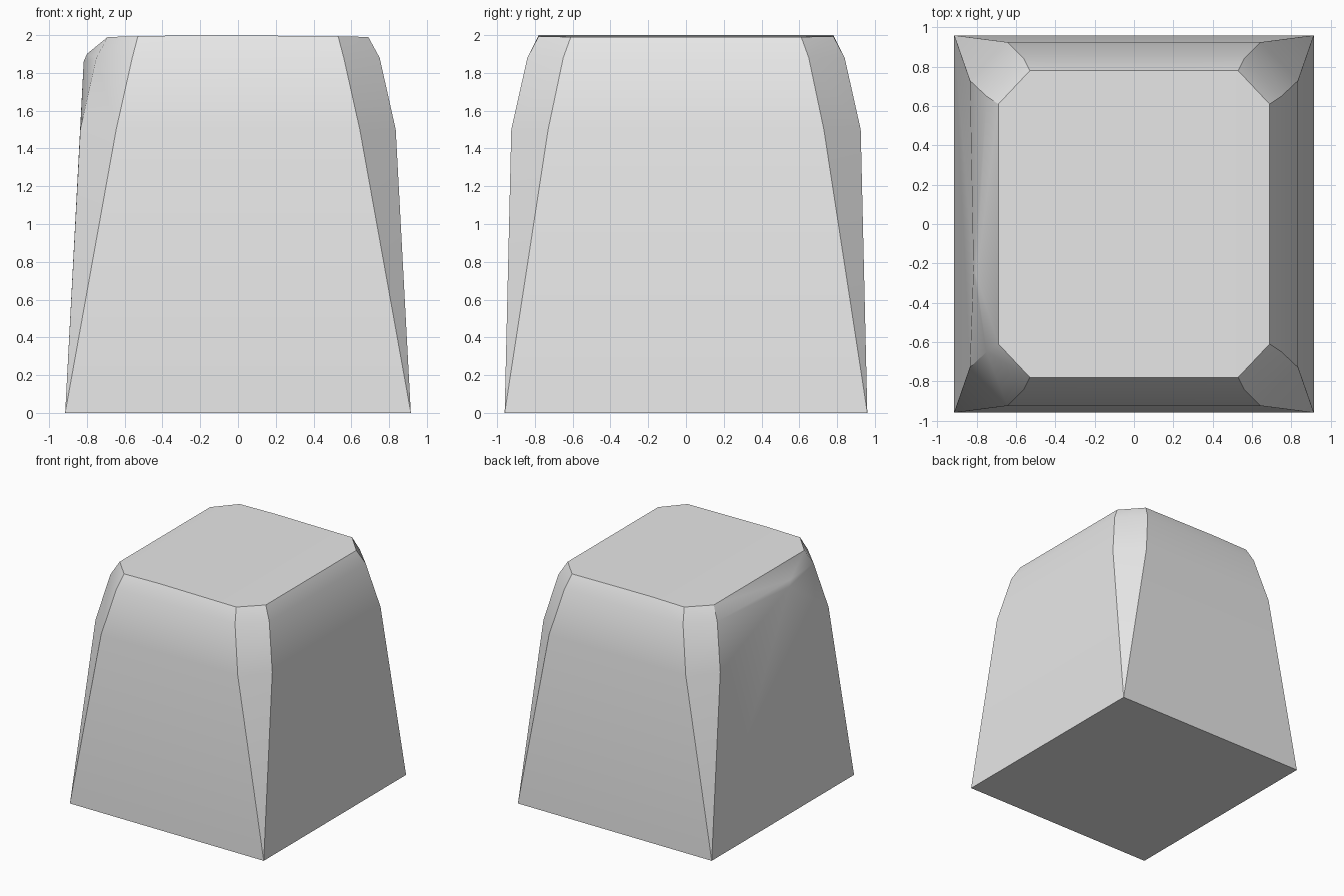
import bpy, bmesh, math

cube = bpy.data.objects.get("Cube")
if cube:
    bpy.data.objects.remove(cube, do_unlink=True)

# Plain grey material
GREY = (0.8, 0.8, 0.8, 1)
mat = bpy.data.materials.new("plain grey")
mat.use_nodes = True
mat.diffuse_color = GREY
mat.node_tree.nodes["Principled BSDF"].inputs["Base Color"].default_value = GREY


def mirrored(x, y, z):
    """The four copies of a point across both side planes."""
    return [(sx * x, sy * y, z) for sx in (-1, 1) for sy in (-1, 1)]


# Square foot
points = mirrored(0.915, 0.96, 0)

# Chamfered rings: half width, half depth, flat half width, flat half depth,
# height at the side corners, height at the front and back corners
rings = [
    (0.835, 0.925, 0.645, 0.73, 1.5, 1.5),
    (0.75, 0.84, 0.56, 0.65, 1.88, 1.88),
    (0.69, 0.78, 0.53, 0.61, 1.99, 1.994),
]
for width, depth, flat_x, flat_y, side_z, front_z in rings:
    points += mirrored(width, flat_y, side_z)
    points += mirrored(flat_x, depth, front_z)

# Slight crown of the top, and the swelling on the -x side
points += [(-0.2, y, 2) for y in (-0.78, 0.78)]
points += [(-0.817, -0.23, 1.86), (-0.8, -0.27, 1.9)]

# Skin the points as one convex block
bm = bmesh.new()
for p in points:
    bm.verts.new(p)
bmesh.ops.convex_hull(bm, input=bm.verts[:])
bmesh.ops.dissolve_limit(bm, angle_limit=math.radians(0.3),
                         verts=bm.verts[:], edges=bm.edges[:])
bmesh.ops.recalc_face_normals(bm, faces=bm.faces[:])

mesh = bpy.data.meshes.new("tapered_block")
bm.to_mesh(mesh)
bm.free()
mesh.materials.append(mat)
block = bpy.data.objects.new("tapered_block", mesh)
bpy.context.collection.objects.link(block)

# Soft bends between rings, crisp chamfer and top edges
bpy.ops.object.select_all(action="DESELECT")
block.select_set(True)
bpy.context.view_layer.objects.active = block
bpy.ops.object.shade_smooth_by_angle(angle=math.radians(30))
